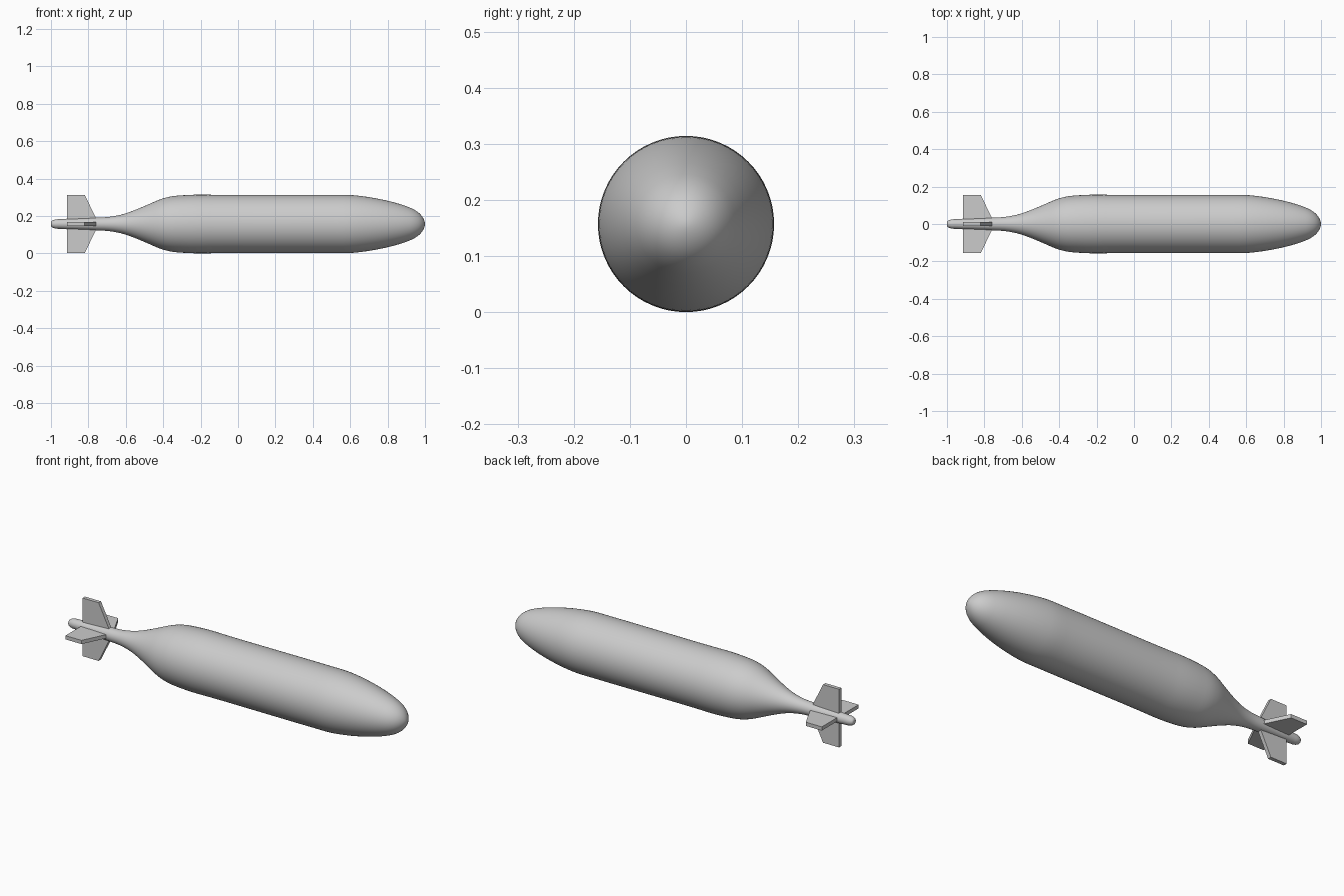
import bpy, bmesh, math
from mathutils import Matrix, Vector

if "Cube" in bpy.data.objects:
    bpy.data.objects.remove(bpy.data.objects["Cube"])

AXIS_Z = 0.157

# Hull profile: (x, radius) from tail to nose
PROFILE = [(-1, 0), (-0.998, 0.014), (-0.985, 0.022), (-0.95, 0.026), (-0.85, 0.030),
           (-0.76, 0.034), (-0.69, 0.038), (-0.62, 0.051), (-0.55, 0.075),
           (-0.47, 0.109), (-0.41, 0.134), (-0.36, 0.147), (-0.29, 0.154),
           (-0.21, 0.157), (-0.12, 0.156), (0.2, 0.156), (0.5, 0.156), (0.6, 0.155),
           (0.67, 0.148), (0.76, 0.133), (0.84, 0.114), (0.90, 0.095),
           (0.945, 0.075), (0.975, 0.052), (0.993, 0.026), (1, 0)]


def refine(pts, n=3):
    """Smooth curve through the profile points, kept off the axis."""
    ext = [(pts[1][0], -pts[1][1])] + pts + [(pts[-2][0], -pts[-2][1])]
    out = []
    for i in range(1, len(ext) - 2):
        a, b, c, d = (Vector(p) for p in ext[i - 1:i + 3])
        # tangents scaled for uneven spacing
        h0, h1, h2 = (b - a).length, (c - b).length, (d - c).length
        tb = ((b - a) * h1 / h0 + (c - b) * h0 / h1) / (h0 + h1) * h1
        tc = ((c - b) * h2 / h1 + (d - c) * h1 / h2) / (h1 + h2) * h1
        for k in range(n):
            t = k / n
            out.append(b * (2*t**3 - 3*t**2 + 1) + tb * (t**3 - 2*t**2 + t)
                       + c * (3*t**2 - 2*t**3) + tc * (t**3 - t**2))
    return out + [Vector(pts[-1])]


def make_object(name, bm):
    bmesh.ops.recalc_face_normals(bm, faces=bm.faces)
    mesh = bpy.data.meshes.new(name)
    bm.to_mesh(mesh)
    bm.free()
    ob = bpy.data.objects.new(name, mesh)
    ob.location.z = AXIS_Z
    bpy.context.collection.objects.link(ob)
    return ob


# Hull: profile spun around the long axis
bm = bmesh.new()
verts = [bm.verts.new((p.x, 0, max(p.y, 0))) for p in refine(PROFILE)]
edges = [bm.edges.new(pair) for pair in zip(verts, verts[1:])]
bmesh.ops.spin(bm, geom=verts + edges, cent=(0, 0, 0), axis=(1, 0, 0),
               angle=math.tau, steps=64)
bmesh.ops.remove_doubles(bm, verts=bm.verts, dist=1e-5)
hull = make_object("hull", bm)
for poly in hull.data.polygons:
    poly.use_smooth = True

# Tail fins: four flat plates with swept leading edges
FIN = [(-0.915, 0.01), (-0.915, 0.156), (-0.82, 0.156), (-0.76, 0.034), (-0.76, 0.01)]
THICK = 0.02
for i, name in enumerate(("top_fin", "left_fin", "bottom_fin", "right_fin")):
    bm = bmesh.new()
    face = bm.faces.new([bm.verts.new((x, -THICK / 2, r)) for x, r in FIN])
    ext = bmesh.ops.extrude_face_region(bm, geom=[face])
    bmesh.ops.translate(bm, vec=(0, THICK, 0),
                        verts=[g for g in ext["geom"] if isinstance(g, bmesh.types.BMVert)])
    bmesh.ops.rotate(bm, verts=bm.verts, matrix=Matrix.Rotation(i * math.pi / 2, 3, 'X'))
    make_object(name, bm)
